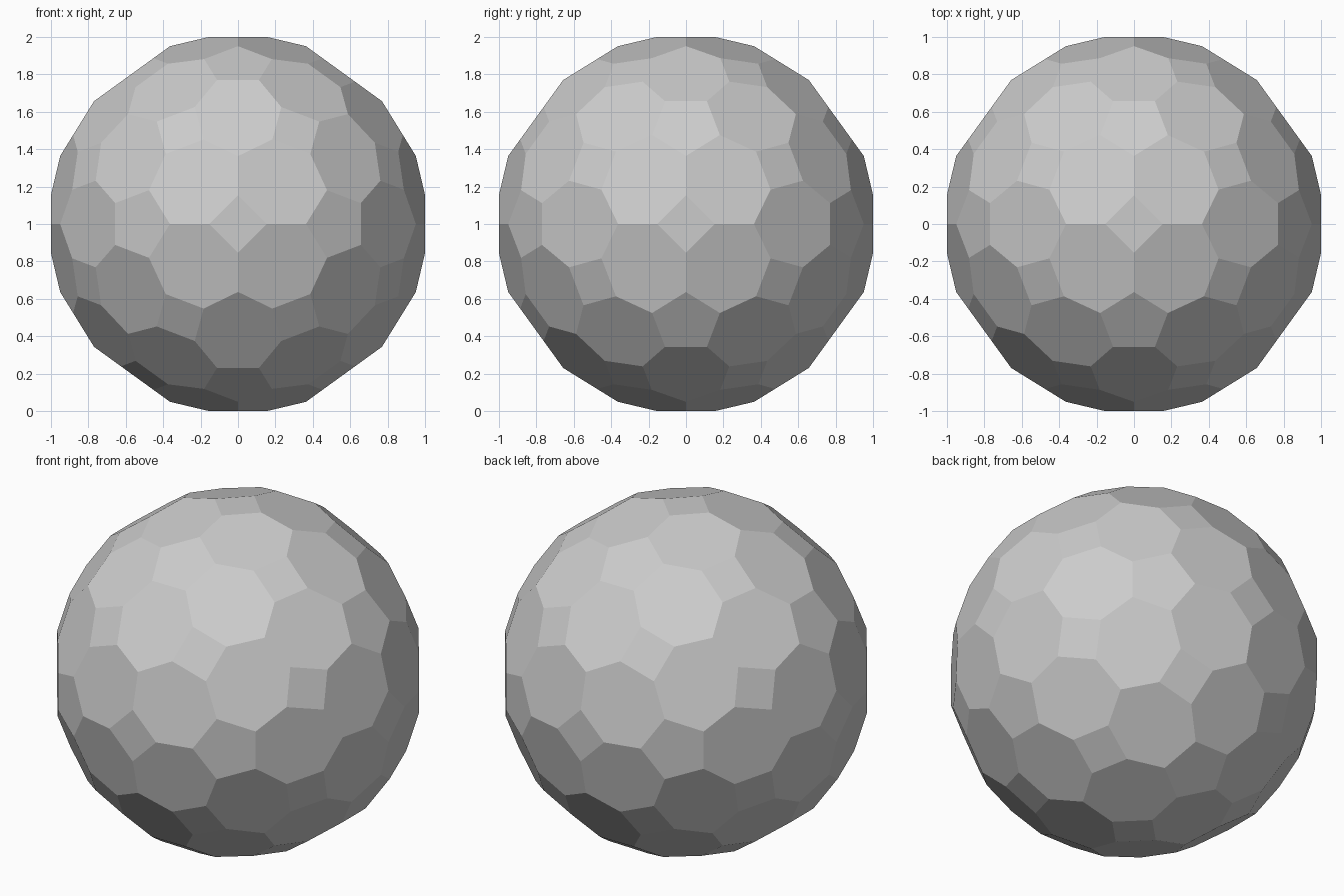
import bpy, bmesh
from math import sqrt, radians
from itertools import product
from mathutils import Vector, Matrix

if "Cube" in bpy.data.objects:
    bpy.data.objects.remove(bpy.data.objects["Cube"])

PHI = (1 + sqrt(5)) / 2
CUT = 0.155                      # half diagonal of the small square facets
c = CUT + PHI ** 3               # seven-sided facets lie on x + y + PHI^3 z = c
five = Vector((0, 1, PHI)).normalized()          # pentagon axis
three = Vector((1 / PHI, 0, PHI)).normalized()   # three-facet corner axis

# Pentagon corner: pentagon plane (distance 1) meets the ridge x = 0
y = (1 - five.z * c / PHI ** 3) / (five.y - five.z / PHI ** 3)
seeds = [
    Vector((0, CUT, 1)), Vector((CUT, 0, 1)),    # square corners
    Vector((0, y, (c - y) / PHI ** 3)),          # pentagon corner
    three * c / (three.x + PHI ** 3 * three.z),  # three-facet corner
]

# Repeat the corners over the full icosahedral symmetry
bm = bmesh.new()
for p in seeds:
    for k in range(5):
        q = Matrix.Rotation(radians(72 * k), 3, five) @ p
        for s, sx, sy, sz in product(range(3), (1, -1), (1, -1), (1, -1)):
            bm.verts.new((q[s] * sx, q[(s + 1) % 3] * sy, q[(s + 2) % 3] * sz + 1))
bmesh.ops.remove_doubles(bm, verts=bm.verts[:], dist=0.001)

# Wrap the corners and merge coplanar triangles into flat facets
bmesh.ops.convex_hull(bm, input=bm.verts[:])
bmesh.ops.dissolve_limit(bm, angle_limit=radians(3), verts=bm.verts[:], edges=bm.edges[:])
bmesh.ops.recalc_face_normals(bm, faces=bm.faces[:])

mesh = bpy.data.meshes.new("faceted_ball")
bm.to_mesh(mesh)
bm.free()
bpy.context.collection.objects.link(bpy.data.objects.new("faceted_ball", mesh))
